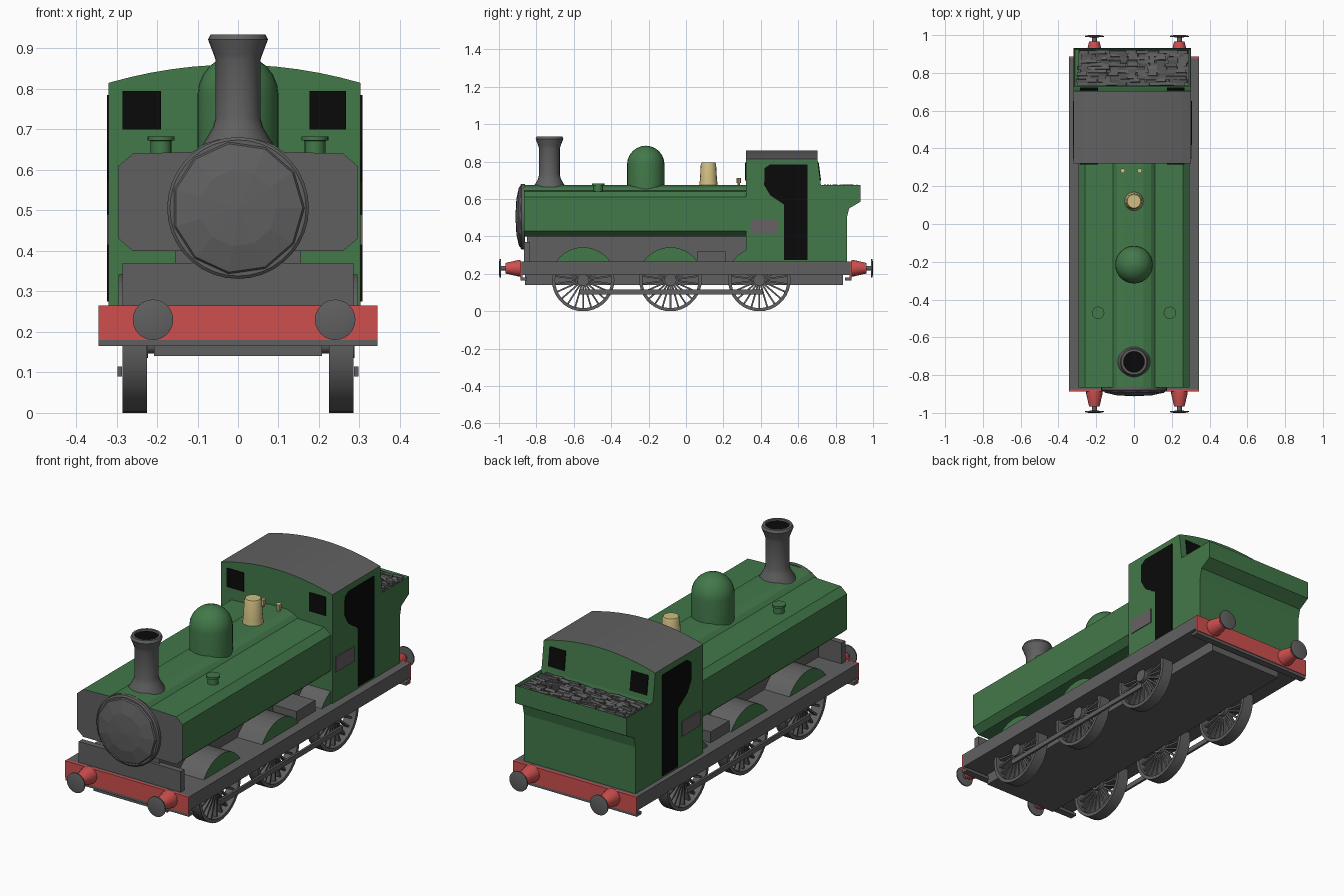
import bpy, bmesh, math, random
from mathutils import Matrix, Vector

if "Cube" in bpy.data.objects:
    bpy.data.objects.remove(bpy.data.objects["Cube"])

random.seed(4)
MATS = {}
for name, c in {"green": (0.055, 0.19, 0.068), "grey": (0.118, 0.118, 0.118),
                "red": (0.62, 0.078, 0.078), "brass": (0.62, 0.51, 0.22),
                "black": (0.003, 0.003, 0.003), "plate_grey": (0.14, 0.118, 0.13)}.items():
    MATS[name] = bpy.data.materials.new(name)
    MATS[name].diffuse_color = (*c, 1)


def finish(name, bm, mats, rule=None, smooth=False):
    bmesh.ops.recalc_face_normals(bm, faces=bm.faces)
    bm.normal_update()
    if rule:
        for f in bm.faces:
            f.material_index = rule(f)
    me = bpy.data.meshes.new(name)
    bm.to_mesh(me)
    bm.free()
    ob = bpy.data.objects.new(name, me)
    bpy.context.collection.objects.link(ob)
    for m in mats.split():
        me.materials.append(MATS[m])
    if smooth:
        bpy.context.view_layer.objects.active = ob
        ob.select_set(True)
        bpy.ops.object.shade_smooth_by_angle(angle=math.radians(35))
        ob.select_set(False)
    return ob


def add_box(bm, lo, hi, mat=Matrix()):
    size = Vector(hi) - Vector(lo)
    mid = (Vector(hi) + Vector(lo)) / 2
    bmesh.ops.create_cube(bm, size=1, matrix=mat @ Matrix.Translation(mid) @ Matrix.Diagonal((*size, 1)))


def box(name, lo, hi, mat):
    bm = bmesh.new()
    add_box(bm, lo, hi)
    return finish(name, bm, mat)


def prism_bm(pts, axis, a, b):
    # points are (y, z) along X, or (x, z) along Y
    bm = bmesh.new()
    put = (lambda p, d: (d, *p)) if axis == "X" else (lambda p, d: (p[0], d, p[1]))
    r0 = [bm.verts.new(put(p, a)) for p in pts]
    r1 = [bm.verts.new(put(p, b)) for p in pts]
    bm.faces.new(r0)
    bm.faces.new(r1)
    for i in range(len(pts)):
        j = (i + 1) % len(pts)
        bm.faces.new((r0[i], r0[j], r1[j], r1[i]))
    return bm


def prism(name, pts, axis, a, b, mats, rule=None):
    return finish(name, prism_bm(pts, axis, a, b), mats, rule)


def add_lathe(bm, prof, mat, n, closed=False):
    rings = [[bm.verts.new(mat @ Vector((r * math.cos(2 * math.pi * k / n), r * math.sin(2 * math.pi * k / n), h)))
              for k in range(n)] for r, h in prof]
    pairs = list(zip(rings, rings[1:])) + ([(rings[-1], rings[0])] if closed else [])
    for p, q in pairs:
        for k in range(n):
            m = (k + 1) % n
            bm.faces.new((p[k], p[m], q[m], q[k]))
    if not closed:
        bm.faces.new(rings[0])
        bm.faces.new(rings[-1])


def lathe(name, prof, loc, mat, n=24, rot=Matrix(), smooth=True):
    bm = bmesh.new()
    add_lathe(bm, prof, Matrix.Translation(loc) @ rot, n)
    return finish(name, bm, mat, smooth=smooth)


FWD = Matrix.Rotation(math.pi / 2, 4, "X")     # local z points to -y
BACK = Matrix.Rotation(-math.pi / 2, 4, "X")   # local z points to +y
SIDE = Matrix.Rotation(math.pi / 2, 4, "Y")    # local z points to +x

# chassis
box("footplate", (-0.345, -0.88, 0.195), (0.345, 0.88, 0.265), "grey")
box("under_frame", (-0.207, -0.86, 0.14), (0.207, 0.84, 0.20), "grey")
box("boiler_saddle", (-0.155, -0.85, 0.26), (0.155, 0.33, 0.42), "grey")
box("front_plate", (-0.285, -0.865, 0.26), (0.285, -0.835, 0.37), "grey")

# buffer beams and buffers at both ends
for end, s, rot in (("front", -1, FWD), ("rear", 1, BACK)):
    ys = sorted((s * 0.875, s * 0.888))
    box(end + "_buffer_beam", (-0.345, ys[0], 0.18), (0.345, ys[1], 0.2655), "red")
    yl = sorted((s * 0.85, s * 0.885))
    box(end + "_beam_lip", (-0.345, yl[0], 0.165), (0.345, yl[1], 0.1805), "grey")
    for x in (-0.21, 0.24):
        lathe(end + "_buffer_housing", [(0.043, 0), (0.043, 0.015), (0.028, 0.08)],
              (x, s * 0.885, 0.23), "red", 20, rot)
        lathe(end + "_buffer_head", [(0.013, 0), (0.013, 0.028), (0.05, 0.03), (0.05, 0.036), (0.03, 0.04)],
              (x, s * 0.96, 0.23), "grey", 24, rot)

# wheels, splashers and coupling rods
AXLES = (-0.55, -0.083, 0.392)
for s in (-1, 1):
    for y in AXLES:
        bm = bmesh.new()
        m = Matrix.Translation((s * 0.255, y, 0.167)) @ SIDE
        add_lathe(bm, [(0.167, -0.03), (0.167, 0.03), (0.15, 0.03), (0.15, -0.03)], m, 36, closed=True)
        add_lathe(bm, [(0.032, -0.03), (0.032, 0.033)], m, 16)
        for k in range(22):
            add_box(bm, (0.025, -0.0045, -0.012), (0.153, 0.0045, 0.012),
                    m @ Matrix.Rotation(2 * math.pi * k / 22, 4, "Z"))
        finish("wheel", bm, "grey", smooth=True)
        arc = []
        for k in range(13):
            a = math.radians(34 + 112 * k / 12)
            arc.append((y + 0.175 * math.cos(a), 0.167 + 0.175 * math.sin(a)))
        xs = sorted((s * 0.15, s * 0.295))
        prism("splasher", arc, "X", *xs, "grey green", lambda f: int(abs(f.normal.x) > 0.9))
    xs = sorted((s * 0.287, s * 0.298))
    box("coupling_rod", (xs[0], AXLES[0] - 0.02, 0.09), (xs[1], AXLES[2] + 0.02, 0.115), "grey")
    xs = sorted((s * 0.15, s * 0.285))
    box("tool_box", (xs[0], 0.06, 0.26), (xs[1], 0.21, 0.32), "grey")
for y in AXLES:
    lathe("axle", [(0.02, -0.25), (0.02, 0.25)], (0, y, 0.167), "grey", 12, SIDE)

# side tanks wrapped over the boiler, with a grey front end
half = [(0.26, 0.40), (0.295, 0.43), (0.295, 0.61), (0.26, 0.64), (0.11, 0.645), (0.09, 0.662), (0.05, 0.675)]
prism("side_tanks", half + [(-x, z) for x, z in reversed(half)], "Y", -0.865, 0.325,
      "green grey", lambda f: int(f.normal.y < -0.9))
lathe("smokebox_rim", [(0.175, 0), (0.175, 0.02), (0.168, 0.026)], (0, -0.86, 0.506), "grey", 36, FWD)
lathe("smokebox_door", [(0.165, 0), (0.16, 0.008), (0.095, 0.022), (0.002, 0.027)],
      (0, -0.885, 0.506), "grey", 11, FWD, smooth=False)

# boiler fittings
lathe("chimney", [(0.092, 0.645), (0.086, 0.665), (0.062, 0.705), (0.055, 0.73), (0.055, 0.87), (0.06, 0.885),
                  (0.074, 0.922), (0.068, 0.935), (0.056, 0.935), (0.052, 0.915)], (0, -0.73, 0), "grey")
lathe("chimney_bore", [(0.055, 0.922), (0.055, 0.927)], (0, -0.73, 0), "black")
dome = [(0.1, 0.64), (0.1, 0.785)] + [(0.1 * math.cos(a), 0.785 + 0.1 * math.sin(a))
                                      for a in (math.radians(d) for d in (15, 30, 45, 60, 75, 89))]
lathe("steam_dome", dome, (0, -0.215, 0), "green", 28)
lathe("safety_valve", [(0.052, 0.66), (0.046, 0.70), (0.041, 0.785), (0.036, 0.796)], (0, 0.12, 0), "brass", 16)
for x in (-0.06, 0.03):
    lathe("whistle", [(0.008, 0.65), (0.008, 0.685), (0.013, 0.687), (0.013, 0.712)], (x, 0.282, 0), "brass", 10)
for x in (-0.19, 0.19):
    lathe("tank_filler", [(0.026, 0.63), (0.026, 0.672), (0.033, 0.673), (0.033, 0.683)], (x, -0.47, 0), "green", 16)

# cab with arched grey roof and sloping back
XL, XR = -0.32, 0.303
XM, XH = (XL + XR) / 2, (XR - XL) / 2


def back_y(z):
    return 0.703 + max(0, 0.815 - z) * 0.13


arch = [(XM + XH * t / 6, 0.815 + 0.045 * (1 - (t / 6) ** 2)) for t in range(6, -7, -1)]
bm = prism_bm([(XL, 0.26), (XR, 0.26)] + arch, "Y", 0.32, 0.703)
for v in bm.verts:
    if v.co.y > 0.5:
        v.co.y = back_y(v.co.z)
finish("cab", bm, "green grey", lambda f: int(f.normal.z > 0.8))

# coal bunker with a recessed top
bm = prism_bm([(back_y(0.26), 0.26), (0.86, 0.26), (0.86, 0.50), (0.872, 0.55), (0.932, 0.585), (0.932, 0.675),
               (back_y(0.675), 0.675)], "X", XL, XR)
bm.normal_update()
bmesh.ops.recalc_face_normals(bm, faces=bm.faces)
top = [f for f in bm.faces if f.normal.z > 0.9]
bmesh.ops.inset_region(bm, faces=top, thickness=0.01)
for v in top[0].verts:
    v.co.z -= 0.025
finish("coal_bunker", bm, "green")

# coal lumps over a bed
bm = bmesh.new()
add_box(bm, (XL + 0.025, 0.732, 0.645), (XR - 0.012, 0.922, 0.661))
for i in range(11):
    for j in range(11):
        c = Vector((-0.265 + 0.0515 * i + random.uniform(-0.015, 0.015), 0.742 + 0.0168 * j, 0.66))
        rot = Matrix.Rotation(random.uniform(-0.12, 0.12), 4, "Y") @ Matrix.Rotation(random.uniform(-0.3, 0.3), 4, "X")
        h = random.uniform(0.006, 0.015)
        add_box(bm, (-0.027, -0.009, -0.012), (0.027, 0.009, h), Matrix.Translation(c) @ rot)
finish("coal", bm, "grey")

# cab doorways, number plates and windows
door = [(0.65, 0.785), (0.65, 0.275), (0.525, 0.275), (0.525, 0.57), (0.45, 0.62), (0.418, 0.675),
        (0.42, 0.765), (0.45, 0.785)]
for x in (XL, XR):
    prism("cab_doorway", door, "X", x - 0.004, x + 0.004, "black")
    box("number_plate", (x - 0.004, 0.345, 0.415), (x + 0.004, 0.492, 0.49), "plate_grey")
for x0, x1 in ((-0.285, -0.19), (0.176, 0.267)):
    box("front_window", (x0, 0.316, 0.70), (x1, 0.324, 0.795), "black")
    bm = prism_bm([(back_y(z) + d, z) for z, d in ((0.70, -0.004), (0.70, 0.004), (0.795, 0.004), (0.795, -0.004))],
                  "X", x0, x1)
    finish("rear_window", bm, "black")

for m in bpy.data.materials:
    if m.users and not m.is_grease_pencil:
        m.use_nodes = True
        m.node_tree.nodes["Principled BSDF"].inputs["Base Color"].default_value = m.diffuse_color
